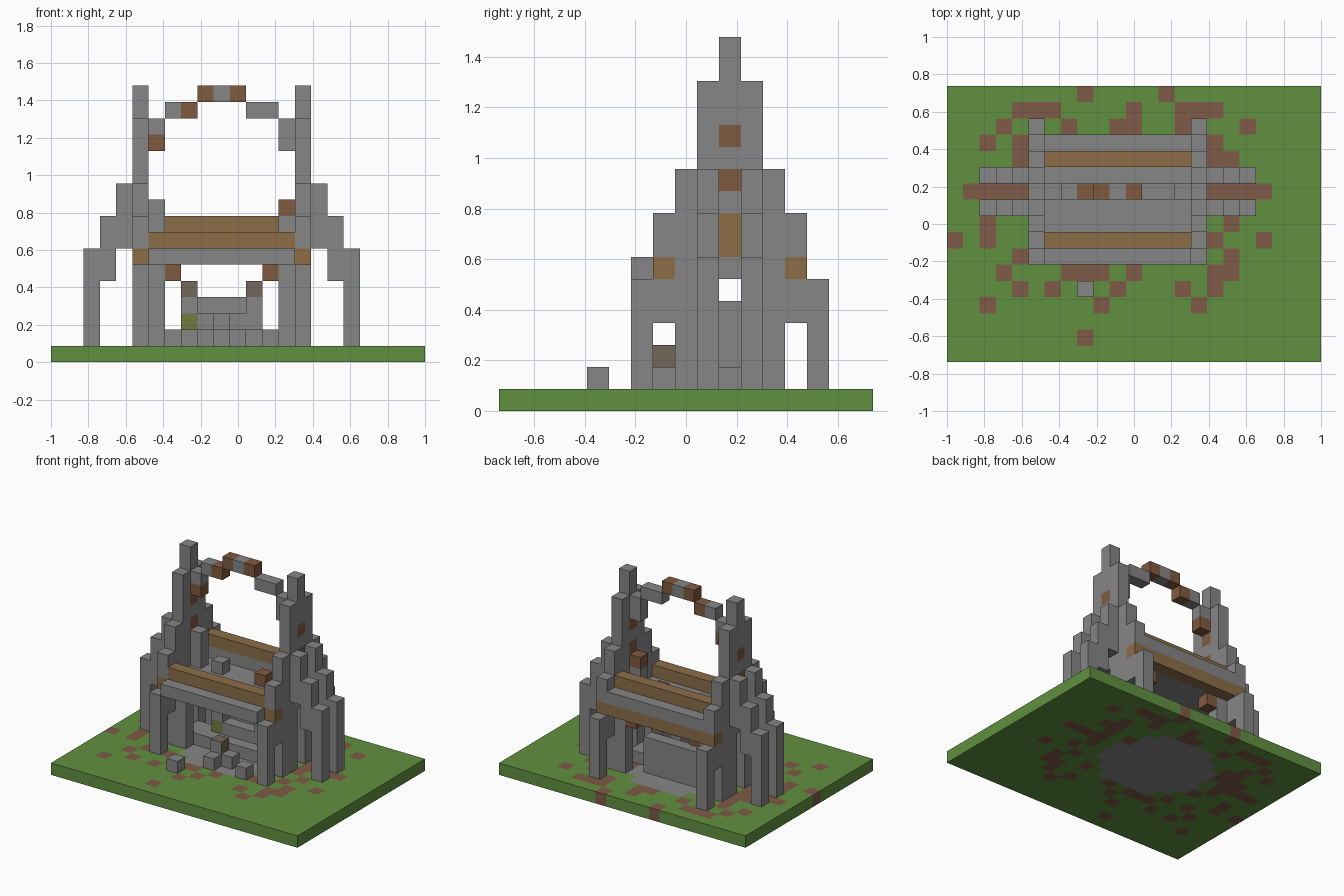
import bpy, bmesh
from mathutils import Vector

cube = bpy.data.objects.get("Cube")
if cube:
    bpy.data.objects.remove(cube, do_unlink=True)

U = 2 / 23                       # edge of one block
ORIGIN = Vector((-1, -17 * U / 2, 0))

# Flat colours
COLORS = {
    "stone": (0.24, 0.24, 0.24), "grass": (0.12, 0.28, 0.052),
    "dirt": (0.21, 0.105, 0.062), "brick": (0.215, 0.1, 0.05),
    "timber": (0.26, 0.155, 0.064), "taupe": (0.178, 0.136, 0.102),
    "moss": (0.17, 0.195, 0.053),
}
NAMES = list(COLORS)
MATS = []
for name, rgb in COLORS.items():
    m = bpy.data.materials.new(name)
    m.use_nodes = True
    m.diffuse_color = (*rgb, 1)
    bsdf = m.node_tree.nodes["Principled BSDF"]
    bsdf.inputs["Base Color"].default_value = (*rgb, 1)
    bsdf.inputs["Roughness"].default_value = 0.9
    MATS.append(m)

cells = {}                       # block position -> (part, colour)
painted = {}                     # (block position, direction) -> colour


def span(v):
    return range(v[0], v[1] + 1) if isinstance(v, tuple) else (v,)


def fill(part, x, y, z, color="stone"):
    """Fill a box of blocks; each range is one index or (first, last)."""
    for i in span(x):
        for j in span(y):
            for k in span(z):
                cells[i, j, k] = (part, color)


def carve(x, y, z):
    for i in span(x):
        for j in span(y):
            for k in span(z):
                del cells[i, j, k]


# Ground slab with a rounded stone floor in the middle
fill("ground", (0, 22), (0, 16), 0, "grass")
for i in range(6, 15):
    for j in range(6, 14):
        if abs(i - 10) + abs(j - 9.5) <= 5.5:
            fill("ground", i, j, 0)

# Dirt patches: row, then single columns or runs of columns
DIRT = {
    16: [8, 13], 15: [(4, 6), 11, (14, 16)], 14: [3, 7, (10, 11), 14, 18],
    13: [2, 4, 16], 12: [(4, 5), (16, 17)], 11: [(3, 5), 14, 16],
    10: [(1, 4), (16, 19)], 9: [4, 16], 8: [2, 5, 17], 7: [0, 2, 16, 19],
    6: [4, 6, 14, 17], 5: [3, (7, 9), 11, (16, 17)], 4: [4, 6, 10, 14, 16],
    3: [2, 9, 15], 1: [8],
}
for row, runs in DIRT.items():
    for run in runs:
        fill("ground", run, row, 0, "dirt")

# Stepped gable walls, with the flying buttresses beside them
TOPS = [5, 8, 10, 14, 16]        # top block from the wall end to the spire
for wall_side, x, out in (("right", 5, -1), ("left", 15, 1)):
    wall = wall_side + "_gable_wall"
    buttress = wall_side + "_buttress"
    for n, top in enumerate(TOPS):
        for y in (6 + n, 14 - n):
            fill(wall, x, y, (1, top))
    for y in (7, 13):
        carve(x, y, (1, 3))
        fill(wall, x, y, 6, "timber")
    carve(x, 10, (1, 5))
    fill(wall, x, 10, (7, 8), "timber")
    for z in (10, 12):
        fill(wall, x, 10, z, "brick")
    for y in (9, 11):
        fill(buttress, x + out, y, (7, 10))
        fill(buttress, x + 2 * out, y, (5, 8))
        fill(buttress, x + 3 * out, y, (1, 6))

# Upper floor with its edge beams
HALL = (6, 14)
fill("upper_floor", HALL, (8, 12), 6)
fill("front_ledge", HALL, 6, 6)
fill("front_beam", HALL, 7, (6, 7), "timber")
fill("back_beam", HALL, 13, 6, "timber")
fill("back_ledge", HALL, (12, 13), 7)
fill("back_rail", HALL, 12, 8, "timber")

# Ribs below the floor
for y in (8, 12):
    for pier, spring in ((6, 7), (14, 13)):
        fill("lower_rib", pier, y, (1, 5))
        fill("lower_rib", spring, y, 5, "brick")

# Broken arch stubs on the floor and fallen blocks
for x in HALL:
    fill("broken_arch", x, 10, (7, 9))
fill("broken_arch", 14, 10, 9, "brick")
fill("broken_arch", 8, 10, 7)
fill("broken_arch", 12, 10, 7, "brick")

# Top arch between the spires
for x in HALL:
    fill("top_arch", x, 10, (13, 14))
fill("top_arch", 6, 10, 13, "brick")
for x in ((7, 8), (12, 13)):
    fill("top_arch", x, 10, 15)
fill("top_arch", (9, 11), 10, 16)
for x, z in ((8, 15), (9, 16), (11, 16)):
    fill("top_arch", x, 10, z, "brick")

# Stone seat on a low plinth
fill("plinth", HALL, (9, 10), 1)
fill("stone_seat", (8, 12), (10, 11), (1, 2))
fill("stone_seat", (8, 12), 11, 3)
for x in (8, 12):
    fill("stone_seat", x, 10, (3, 4))
    for d in (1, -1):
        painted[(x, 10, 4), (0, d, 0)] = "taupe"
painted[(8, 10, 2), (0, -1, 0)] = "moss"

# Loose rubble
for x, y in ((8, 4), (10, 6), (13, 6), (10, 7), (11, 7)):
    fill("rubble", x, y, 1)
fill("rubble", 10, 7, 2, "taupe")
painted[(10, 7, 2), (0, -1, 0)] = "stone"

# Build one mesh per part, keeping only exposed block faces
DIRS = [tuple(s if a == ax else 0 for a in range(3)) for ax in range(3) for s in (1, -1)]
meshes = {}
for pos, (part, color) in cells.items():
    if part not in meshes:
        meshes[part] = bmesh.new()
    bm = meshes[part]
    for d in DIRS:
        if tuple(p + q for p, q in zip(pos, d)) in cells:
            continue
        n = Vector(d)
        u = Vector((d[1], d[2], d[0]))
        v = n.cross(u)
        mid = Vector(pos) + Vector((0.5, 0.5, 0.5)) + n / 2
        corners = (mid + (-u - v) / 2, mid + (u - v) / 2,
                   mid + (u + v) / 2, mid + (v - u) / 2)
        face = bm.faces.new([bm.verts.new(ORIGIN + c * U) for c in corners])
        face.material_index = NAMES.index(painted.get((pos, d), color))

for part, bm in meshes.items():
    bmesh.ops.remove_doubles(bm, verts=bm.verts, dist=U / 100)
    mesh = bpy.data.meshes.new(part)
    bm.to_mesh(mesh)
    bm.free()
    for m in MATS:
        mesh.materials.append(m)
    bpy.context.collection.objects.link(bpy.data.objects.new(part, mesh))
